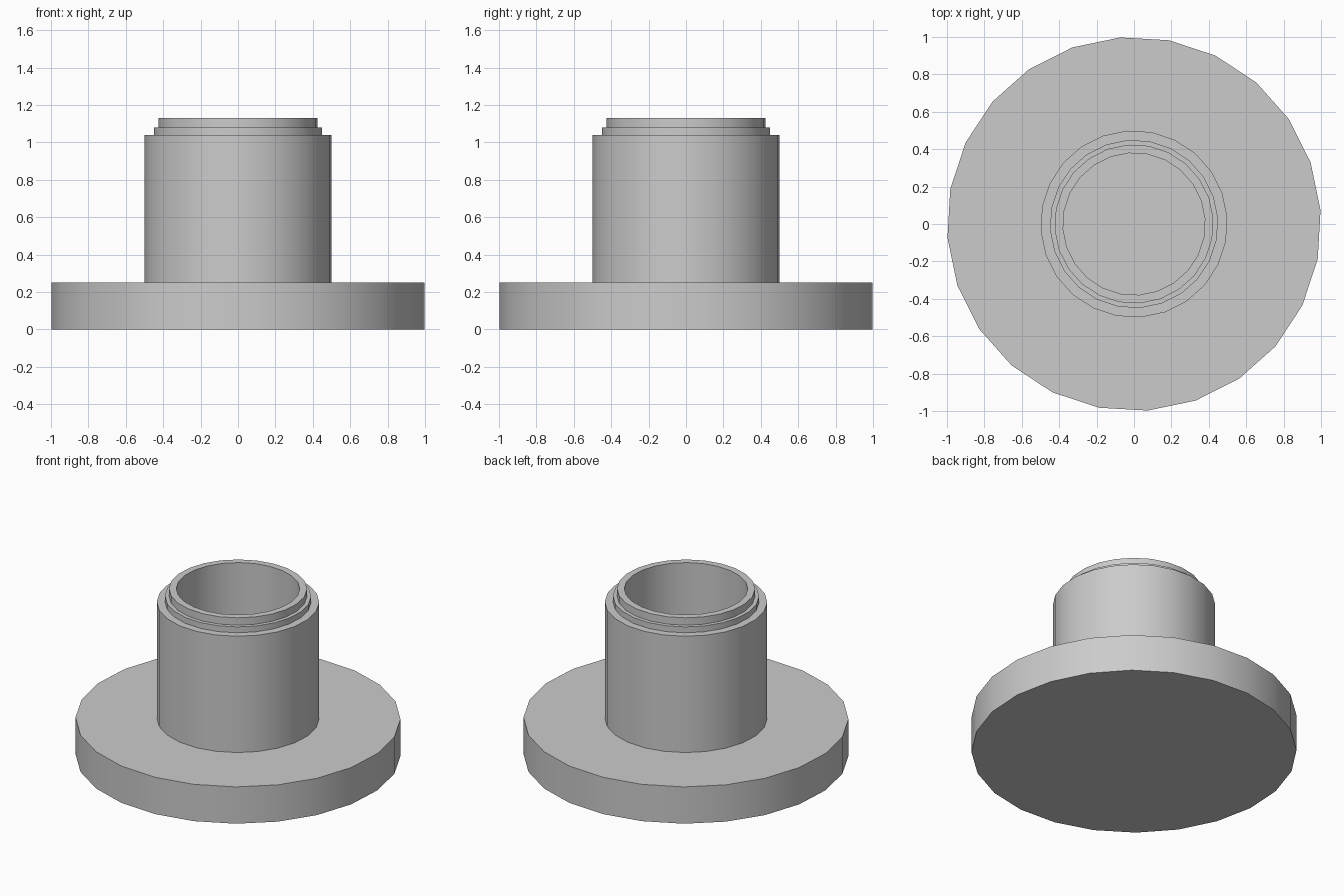
import bpy
import math

SIDES = 24
TURN = math.radians(4.2)

cube = bpy.data.objects.get("Cube")
if cube:
    bpy.data.objects.remove(cube, do_unlink=True)

# Plain grey for every part
grey = bpy.data.materials.new("plain_grey")
grey.use_nodes = True
colour = (0.6, 0.6, 0.6, 1)
grey.diffuse_color = colour
grey.node_tree.nodes["Principled BSDF"].inputs["Base Color"].default_value = colour


def lathe(name, profile, caps):
    """Spin a (radius, height) profile; cap the profile points listed in caps."""
    verts, faces = [], []
    for r, z in profile:
        for i in range(SIDES):
            a = TURN + math.tau * i / SIDES
            verts.append((r * math.cos(a), r * math.sin(a), z))
    for k in range(len(profile) - 1):
        for i in range(SIDES):
            j = (i + 1) % SIDES
            lo, hi = k * SIDES, (k + 1) * SIDES
            faces.append((lo + i, lo + j, hi + j, hi + i))
    for k in caps:
        ring = [k * SIDES + i for i in range(SIDES)]
        faces.append(ring[::-1] if k == 0 else ring)
    mesh = bpy.data.meshes.new(name)
    mesh.from_pydata(verts, [], faces)
    mesh.materials.append(grey)
    obj = bpy.data.objects.new(name, mesh)
    bpy.context.collection.objects.link(obj)
    bpy.ops.object.select_all(action="DESELECT")
    obj.select_set(True)
    bpy.context.view_layer.objects.active = obj
    bpy.ops.object.shade_smooth_by_angle(angle=math.radians(30))
    return obj


# Wide round base
lathe("base_flange", [(1, 0), (1, 0.25)], caps=(0, 1))

# Hollow tube with two stepped rings around its mouth, open down to the base
lathe("stepped_tube", [
    (0.5, 0.25), (0.5, 1.04),
    (0.45, 1.04), (0.45, 1.08),
    (0.425, 1.08), (0.425, 1.13),
    (0.38, 1.13), (0.38, 0.25),
], caps=())
